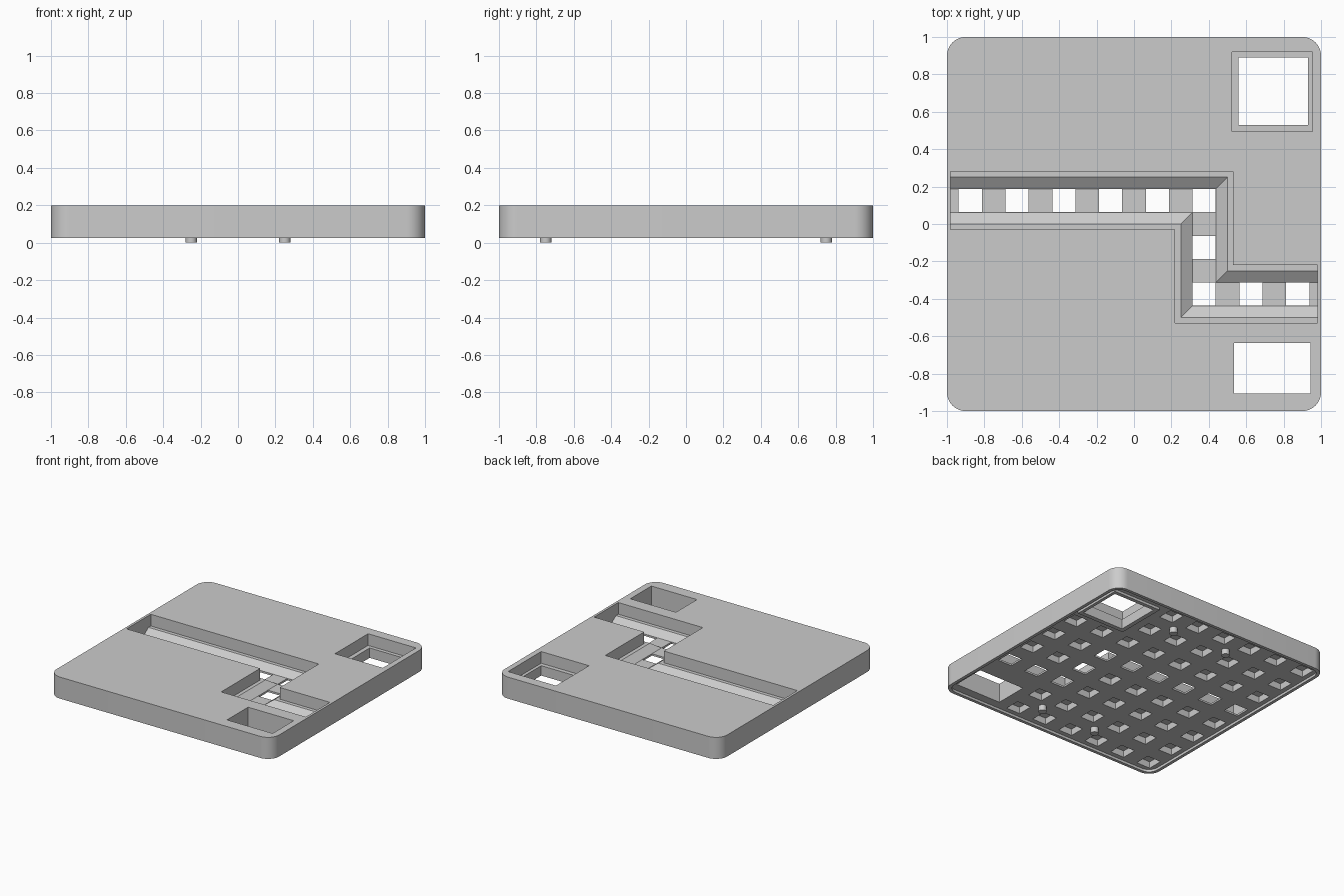
import bpy, bmesh, math
from math import radians

cube = bpy.data.objects.get("Cube")
if cube:
    bpy.data.objects.remove(cube, do_unlink=True)

# One plain grey for everything
GREY = (0.6, 0.6, 0.6, 1)
grey = bpy.data.materials.new("plain grey")
grey.use_nodes = True
grey.diffuse_color = GREY
grey.node_tree.nodes["Principled BSDF"].inputs["Base Color"].default_value = GREY


def add_loft(bm, rings, closed=False):
    """Skin a stack of (outline, height) rings, capped unless closed on itself."""
    loops = [[bm.verts.new((x, y, z)) for x, y in outline] for outline, z in rings]
    pairs = list(zip(loops, loops[1:]))
    if closed:
        pairs.append((loops[-1], loops[0]))
    else:
        bm.faces.new(loops[0][::-1])
        bm.faces.new(loops[-1])
    for low, high in pairs:
        n = len(low)
        for i in range(n):
            j = (i + 1) % n
            bm.faces.new((low[i], low[j], high[j], high[i]))


def make_object(name, lofts, closed=False):
    bm = bmesh.new()
    for rings in lofts:
        add_loft(bm, rings, closed)
    bmesh.ops.recalc_face_normals(bm, faces=bm.faces)
    mesh = bpy.data.meshes.new(name)
    bm.to_mesh(mesh)
    bm.free()
    mesh.materials.append(grey)
    obj = bpy.data.objects.new(name, mesh)
    bpy.context.collection.objects.link(obj)
    return obj


def rect(x0, x1, y0, y1):
    return [(x0, y0), (x1, y0), (x1, y1), (x0, y1)]


def rounded_square(half, radius, steps=10):
    points = []
    for quarter, (sx, sy) in enumerate([(1, 1), (-1, 1), (-1, -1), (1, -1)]):
        for i in range(steps + 1):
            a = radians(90) * (quarter + i / steps)
            points.append((sx * (half - radius) + radius * math.cos(a),
                           sy * (half - radius) + radius * math.sin(a)))
    return points


def channel(w):
    """Outline of the stepped channel at half width w."""
    end, bend, back, front = 0.98, 0.375, 0.125, -0.375
    return [(-end, back - w), (bend - w, back - w), (bend - w, front - w),
            (end, front - w), (end, front + w), (bend + w, front + w),
            (bend + w, back + w), (-end, back + w)]


BASE, TOP, FLOOR, LEDGE = 0.025, 0.2, 0.045, 0.105
ABOVE, BELOW = 0.3, -0.1

# Slab
slab = make_object("slab", [[(rounded_square(1, 0.1), BASE),
                             (rounded_square(1, 0.1), TOP)]])

# Cutters: underside recess, sloped channel, corner openings, underside pockets
inner = rounded_square(0.975, 0.08)
outer_rim = rect(0.525, 0.955, 0.495, 0.92)
opening = rect(0.56, 0.93, 0.53, 0.89)
window = rect(0.535, 0.945, -0.905, -0.635)
centres = [-0.875 + 0.25 * i for i in range(8)]
h = 0.062
pockets = [[(rect(x - h, x + h, y - h, y + h), BELOW),
            (rect(x - h, x + h, y - h, y + h), 0.098)]
           for x in centres for y in centres
           if not (x > 0.5 and abs(y) > 0.5)]
cutters = [
    make_object("recess_cutter", [[(inner, BELOW), (inner, FLOOR)]]),
    make_object("channel_cutter", [[(channel(0.0625), 0.06), (channel(0.125), LEDGE),
                                    (channel(0.155), LEDGE), (channel(0.155), ABOVE)]]),
    make_object("opening_cutter", [[(opening, BELOW), (opening, LEDGE),
                                    (outer_rim, LEDGE), (outer_rim, ABOVE)],
                                   [(window, BELOW), (window, ABOVE)]]),
    make_object("pocket_cutter", pockets),
]
for cutter in cutters:
    mod = slab.modifiers.new(cutter.name, 'BOOLEAN')
    mod.operation = 'DIFFERENCE'
    mod.solver = 'EXACT'
    mod.object = cutter
    cutter.hide_render = True

# Bake the cuts and drop the cutters
depsgraph = bpy.context.evaluated_depsgraph_get()
cut_mesh = bpy.data.meshes.new_from_object(slab.evaluated_get(depsgraph))
slab.modifiers.clear()
slab.data = cut_mesh
for cutter in cutters:
    bpy.data.objects.remove(cutter, do_unlink=True)

# Raised frame under the square opening
frame = make_object("opening_frame", [[(outer_rim, BASE), (outer_rim, FLOOR),
                                       (opening, FLOOR), (opening, BASE)]], closed=True)

# Locating pins
pins = []
for x in (-0.25, 0.25):
    for y in (-0.75, 0.75):
        bpy.ops.mesh.primitive_cylinder_add(vertices=24, radius=0.03, depth=0.05,
                                            location=(x, y, 0.025))
        pin = bpy.context.object
        pin.name = "pin_" + ("back" if y > 0 else "front") + ("_left" if x > 0 else "_right")
        pin.data.materials.append(grey)
        pins.append(pin)

# Smooth the round parts, keep hard edges
bpy.ops.object.select_all(action='DESELECT')
for obj in [slab] + pins:
    obj.select_set(True)
bpy.context.view_layer.objects.active = slab
bpy.ops.object.shade_smooth_by_angle(angle=radians(30))
